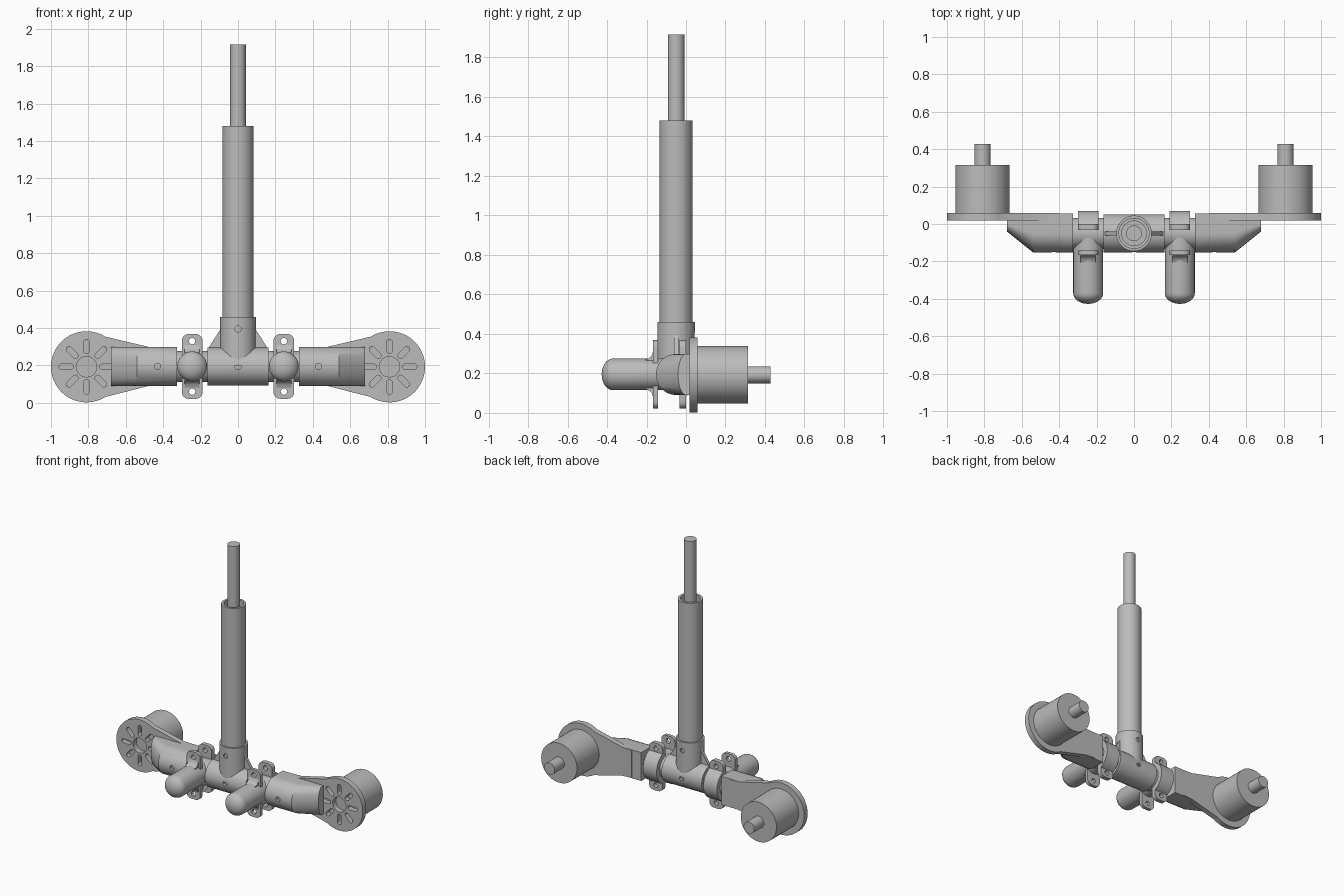
import bpy, bmesh, math
from mathutils import Vector

if "Cube" in bpy.data.objects:
    bpy.data.objects.remove(bpy.data.objects["Cube"])

YC, ZC = -0.05, 0.195          # centre line of the horizontal pipe
grey = bpy.data.materials.new("plain_grey")
grey.diffuse_color = (0.5, 0.5, 0.5, 1)
grey.use_nodes = True
grey.node_tree.nodes["Principled BSDF"].inputs["Base Color"].default_value = grey.diffuse_color


def place(axis, a, b, t):
    """Put a 2D point (a, b) at position t along an axis."""
    return {'x': (t, a, b), 'y': (a, t, b), 'z': (a, b, t)}[axis]


def loft(name, rings):
    """Skin a list of equal-length rings and cap both ends."""
    bm = bmesh.new()
    vs = [[bm.verts.new(p) for p in r] for r in rings]
    n = len(rings[0])
    for r0, r1 in zip(vs, vs[1:]):
        for i in range(n):
            bm.faces.new((r0[i], r0[(i + 1) % n], r1[(i + 1) % n], r1[i]))
    bm.faces.new(vs[0][::-1])
    bm.faces.new(vs[-1])
    bmesh.ops.recalc_face_normals(bm, faces=bm.faces)
    me = bpy.data.meshes.new(name)
    bm.to_mesh(me)
    bm.free()
    me.materials.append(grey)
    ob = bpy.data.objects.new(name, me)
    bpy.context.collection.objects.link(ob)
    return ob


def prism(name, pts, axis, lo, hi):
    return loft(name, [[place(axis, a, b, t) for a, b in pts] for t in (lo, hi)])


def arc(ca, cb, r, a0, a1, n=12):
    return [(ca + r * math.cos(math.radians(a0 + (a1 - a0) * i / n)),
             cb + r * math.sin(math.radians(a0 + (a1 - a0) * i / n))) for i in range(n + 1)]


def lathe(name, axis, ca, cb, profile, n=48):
    """Round part along an axis; profile is (radius, position) pairs."""
    return loft(name, [[place(axis, a, b, t) for a, b in arc(ca, cb, r, 0, 360, n)[:-1]]
                       for r, t in profile])


def cut(ob, cutters):
    for c in cutters:
        m = ob.modifiers.new("cut", 'BOOLEAN')
        m.operation, m.solver, m.object = 'DIFFERENCE', 'EXACT', c
        bpy.context.view_layer.objects.active = ob
        bpy.ops.object.modifier_apply(modifier=m.name)
    for c in cutters:
        bpy.data.objects.remove(c, do_unlink=True)


def hole(x, z, r=0.017):
    return lathe("hole_cutter", 'y', x, z, [(r, -0.5), (r, 0.5)], 16)


# Upright: inner rod, hollow tube, socket with gusset
lathe("inner_rod", 'z', 0, YC, [(0.042, 0.31), (0.042, 1.915)])
lathe("upright_tube", 'z', 0, YC, [(0.083, 0.3), (0.083, 1.48), (0.066, 1.48), (0.066, 0.32)])
socket = lathe("tee_socket", 'z', 0, YC, [(0.095, 0.2), (0.095, 0.46)])
cut(socket, [hole(0, 0.395)])
prism("tee_gusset", [(-0.155, 0.25), (0.155, 0.25), (0.155, 0.298), (0.09, 0.4), (-0.09, 0.4),
                     (-0.155, 0.298)], 'y', YC - 0.011, YC + 0.011)

# Horizontal pipe and tee sleeve
lathe("cross_pipe", 'x', YC, ZC, [(0.083, -0.5), (0.083, 0.5)])
sleeve = lathe("tee_sleeve", 'x', YC, ZC, [(0.102, -0.163), (0.102, 0.163)])
cut(sleeve, [hole(0, ZC)])

for s, side in ((1, "right"), (-1, "left")):
    # Clamp tabs, strap behind the pipe, stub tube in front
    cx = 0.245 * s
    tab = []
    for sx, sz, a in ((1, 1, 0), (-1, 1, 90), (-1, -1, 180), (1, -1, 270)):
        tab += arc(cx + sx * 0.02, ZC + sz * 0.138, 0.035, a, a + 90, 6)
    for part, lo, hi in (("front", -0.167, -0.142), ("back", -0.033, 0.0)):
        plate = prism(f"{side}_{part}_clamp_tabs", tab, 'y', lo, hi)
        cut(plate, [hole(cx, ZC + 0.135), hole(cx, ZC - 0.135)])
    strap = arc(YC, ZC, 0.12, 78, -78, 24) + arc(YC, ZC, 0.082, -78, 78, 24)
    prism(f"{side}_clamp_strap", strap, 'x', cx - 0.055, cx + 0.055)
    fil = [(-0.145, 0.115), (-0.167, 0.115), (-0.173, 0.095), (-0.185, 0.083), (-0.205, 0.075)]
    prism(f"{side}_clamp_fillet", [(y, ZC + z) for y, z in fil]
          + [(y, ZC - z) for y, z in fil[::-1]], 'x', cx - 0.04, cx + 0.04)
    dome = [(0.08 * math.cos(t), -0.37 - 0.057 * math.sin(t))
            for t in [math.radians(d) for d in range(0, 90, 10)] + [1.55]]
    lathe(f"{side}_stub_tube", 'y', cx, ZC, [(0.08, -0.06)] + dome)

    # Arm: D-shaped sleeve that flattens toward its outer end
    d = arc(0, 0, 1, 90, 270, 24)
    rings = []
    for x, yc, ry, back in ((0.325, YC, 0.102, 0.055), (0.54, YC, 0.102, 0.055),
                            (0.68, 0.0, 0.04, 0.022)):
        rings.append([(s * x, yc + ry * a, ZC + 0.104 * b) for a, b in d]
                     + [(s * x, back, ZC - 0.104), (s * x, back, ZC + 0.104)])
    arm = loft(f"{side}_arm", rings)
    cut(arm, [hole(0.43 * s, ZC)])

    # Mounting plate: flared neck and disc, with radial slots and centre hole
    mx, mz = 0.81, 0.193
    outline = [(0.4, ZC - 0.1), (0.48, ZC - 0.105)] + arc(mx, mz, 0.19, -122, 122, 56) \
        + [(0.48, ZC + 0.105), (0.4, ZC + 0.1)]
    plate = prism(f"{side}_mounting_plate", [(s * a, b) for a, b in outline], 'y', 0.018, 0.058)
    cutters = [hole(mx * s, mz, 0.055)]
    for k in range(8):
        t = k * math.pi / 4
        slot = arc(0.132, 0, 0.015, -90, 90, 8) + arc(0.085, 0, 0.015, 90, 270, 8)
        pts = [(mx * s + u * math.cos(t) - v * math.sin(t),
                mz + u * math.sin(t) + v * math.cos(t)) for u, v in slot]
        cutters.append(prism("slot_cutter", pts, 'y', -0.1, 0.2))
    cut(plate, cutters)

    # Motor body and shaft
    lathe(f"{side}_motor", 'y', mx * s, mz, [(0.145, 0.056), (0.145, 0.315)])
    lathe(f"{side}_motor_shaft", 'y', mx * s, mz, [(0.043, 0.3), (0.043, 0.427)], 32)

# Smooth round surfaces, keep hard edges
bpy.ops.object.select_all(action='SELECT')
bpy.context.view_layer.objects.active = bpy.context.scene.objects[0]
bpy.ops.object.shade_smooth_by_angle(angle=math.radians(30))
